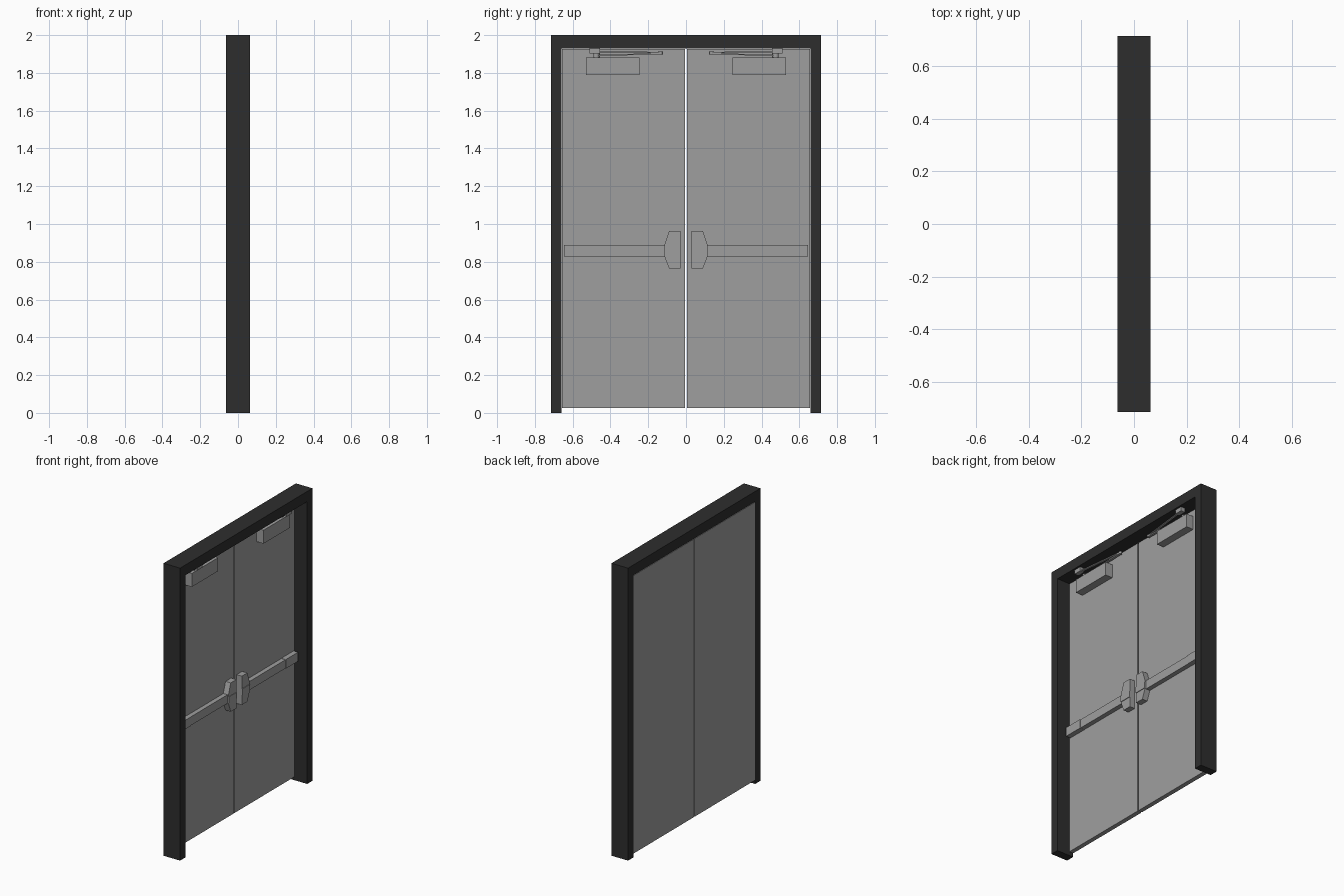
import bpy, bmesh
from mathutils import Vector

cube = bpy.data.objects.get("Cube")
if cube:
    bpy.data.objects.remove(cube, do_unlink=True)


def material(name, value):
    m = bpy.data.materials.new(name)
    m.use_nodes = True
    color = (value, value, value, 1)
    m.diffuse_color = color
    m.node_tree.nodes["Principled BSDF"].inputs["Base Color"].default_value = color
    return m


dark = material("dark frame paint", 0.027)
grey = material("grey metal", 0.345)


def prism(name, outline, x0, x1, mat):
    """Extrude a (y, z) outline from x0 to x1."""
    bm = bmesh.new()
    face = bm.faces.new([bm.verts.new((x0, y, z)) for y, z in outline])
    new = bmesh.ops.extrude_face_region(bm, geom=[face])["geom"]
    verts = [v for v in new if isinstance(v, bmesh.types.BMVert)]
    bmesh.ops.translate(bm, verts=verts, vec=(x1 - x0, 0, 0))
    bmesh.ops.recalc_face_normals(bm, faces=bm.faces)
    mesh = bpy.data.meshes.new(name)
    bm.to_mesh(mesh)
    bm.free()
    mesh.materials.append(mat)
    obj = bpy.data.objects.new(name, mesh)
    bpy.context.collection.objects.link(obj)
    return obj


def box(name, x, y, z, mat=grey):
    y0, y1 = sorted(y)
    outline = [(y0, z[0]), (y1, z[0]), (y1, z[1]), (y0, z[1])]
    return prism(name, outline, x[0], x[1], mat)


def arm(name, start, end, width, height):
    """Flat bar between two points."""
    a, b = Vector(start), Vector(end)
    d = b - a
    obj = box(name, (-width / 2, width / 2), (-d.length / 2, d.length / 2),
              (-height / 2, height / 2))
    obj.location = (a + b) / 2
    obj.rotation_mode = 'QUATERNION'
    obj.rotation_quaternion = d.to_track_quat('Y', 'Z')


def spindle(name, x, y, z0, z1, radius):
    bpy.ops.mesh.primitive_cylinder_add(vertices=16, radius=radius, depth=z1 - z0,
                                        location=(x, y, (z0 + z1) / 2))
    obj = bpy.context.object
    obj.name = name
    obj.data.materials.append(grey)
    bpy.ops.object.shade_smooth_by_angle()


# Door frame: one arch-shaped profile
BACK, FRONT, FACE = -0.0625, 0.0625, -0.031
OUT, IN, HEAD = 0.715, 0.658, 1.93
prism("door_frame", [(-OUT, 0), (-IN, 0), (-IN, HEAD), (IN, HEAD), (IN, 0),
                     (OUT, 0), (OUT, 2), (-OUT, 2)], BACK, FRONT, dark)

for side, s in (("left", 1), ("right", -1)):
    # Door leaf
    box(side + "_door", (BACK + 0.001, FACE), (s * 0.004, s * 0.656), (0.025, 1.926))

    # Push bar with end cap and latch case
    box(side + "_push_bar", (FACE, 0), (s * 0.10, s * 0.512), (0.829, 0.888))
    box(side + "_bar_end_cap", (FACE, 0.003), (s * 0.512, s * 0.645), (0.828, 0.89))
    case = [(0.03, 0.765), (0.09, 0.765), (0.114, 0.828), (0.114, 0.89),
            (0.09, 0.962), (0.03, 0.962)]
    prism(side + "_latch_case", [(s * y, z) for y, z in case], FACE, 0.008, grey)
    box(side + "_latch_band", (FACE, 0.012), (s * 0.03, s * 0.114), (0.833, 0.876))

    # Door closer: body, spindle, folded arms and head bracket
    box(side + "_closer_body", (FACE, 0.022), (s * 0.245, s * 0.53), (1.79, 1.882))
    spindle(side + "_closer_spindle", -0.005, s * 0.475, 1.88, 1.902, 0.016)
    elbow = s * 0.135
    arm(side + "_closer_main_arm", (-0.005, s * 0.475, 1.892), (-0.003, elbow, 1.902),
        0.016, 0.007)
    arm(side + "_closer_forearm", (0.034, s * 0.475, 1.91), (-0.003, elbow, 1.908),
        0.014, 0.007)
    spindle(side + "_closer_elbow", -0.003, elbow, 1.898, 1.914, 0.01)
    box(side + "_closer_bracket", (0.018, 0.05), (s * 0.455, s * 0.51), (1.902, HEAD))
